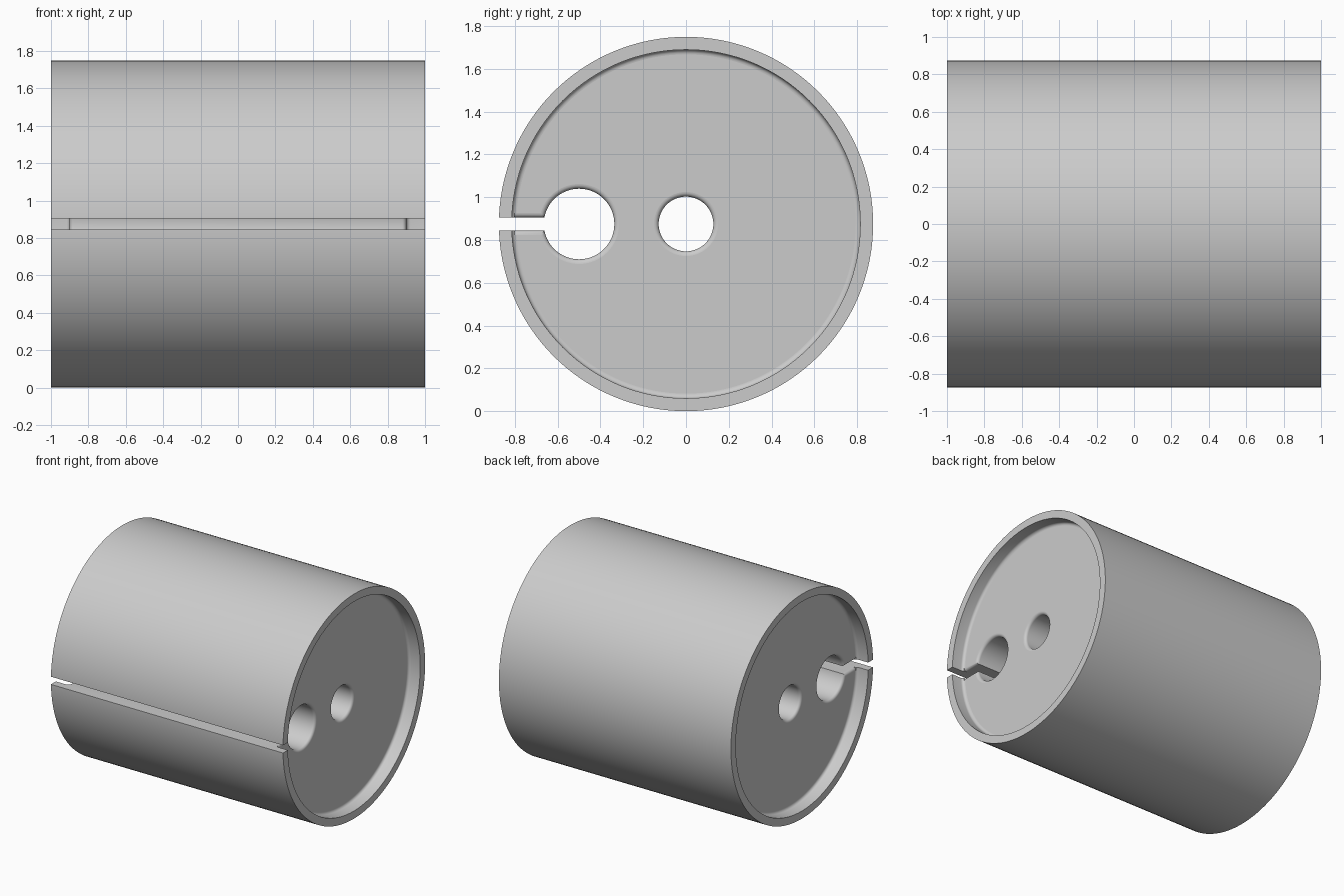
import bpy, bmesh
from math import sin, cos, pi

if "Cube" in bpy.data.objects:
    bpy.data.objects.remove(bpy.data.objects["Cube"], do_unlink=True)

R, INNER, FLOOR, FILLET = 0.875, 0.815, 0.9, 0.022
ARC = [i * pi / 12 for i in range(7)]


def skin(name, rings):
    """Join matching loops of points into a closed solid."""
    bm = bmesh.new()
    loops = [[bm.verts.new(p) for p in ring] for ring in rings]
    for a, b in zip(loops, loops[1:]):
        for i in range(len(a)):
            j = (i + 1) % len(a)
            bm.faces.new((a[i], a[j], b[j], b[i]))
    bm.faces.new(reversed(loops[0]))
    bm.faces.new(loops[-1])
    bmesh.ops.recalc_face_normals(bm, faces=bm.faces)
    mesh = bpy.data.meshes.new(name)
    bm.to_mesh(mesh)
    bm.free()
    obj = bpy.data.objects.new(name, mesh)
    bpy.context.collection.objects.link(obj)
    return obj


def mirrored(half):
    """Extend a profile of (x, radius) to the -x side."""
    return [(-x, r) for x, r in reversed(half)] + half


def lathe(name, profile, y, segments):
    """Turn a profile around a lengthwise axis."""
    angles = [2 * pi * i / segments for i in range(segments)]
    return skin(name, [[(x, y + r * cos(a), R + r * sin(a)) for a in angles]
                       for x, r in profile])


def prism(name, profile, y0, y1):
    """Extrude a symmetric (x, half height) outline along y."""
    outline = profile + [(x, -h) for x, h in reversed(profile)]
    return skin(name, [[(x, y, R + h) for x, h in outline] for y in (y0, y1)])


def flared(size):
    """Cutter profile whose ends round over at the recessed faces."""
    half = [(FLOOR - FILLET + FILLET * sin(a), size + FILLET * (1 - cos(a))) for a in ARC]
    return mirrored(half + [(FLOOR + 0.05, size + FILLET)])


# Cylinder with a filleted recess in each end, profile running from rim to floor
fillet = [(FLOOR + FILLET * (1 - cos(a)), INNER - FILLET * (1 - sin(a)))
          for a in reversed(ARC)]
body = lathe("slotted_cylinder", mirrored([(1, R), (1, INNER)] + fillet), 0, 128)

# Through holes and the lengthwise slot
cutters = [
    lathe("centre_hole_cutter", flared(0.128), 0, 64),
    lathe("side_hole_cutter", flared(0.165), -0.5, 64),
    prism("slot_cutter", [(-1.1, 0.03), (1.1, 0.03)], -1, -0.55),
    prism("slot_rounding_cutter", flared(0.0299), -0.803, -0.6),
]
bpy.ops.object.select_all(action="DESELECT")
body.select_set(True)
bpy.context.view_layer.objects.active = body
for cutter in cutters:
    cutter.hide_render = True
    cut = body.modifiers.new(cutter.name, "BOOLEAN")
    cut.operation = "DIFFERENCE"
    cut.solver = "EXACT"
    cut.object = cutter
    bpy.ops.object.modifier_apply(modifier=cut.name)
for cutter in cutters:
    bpy.data.objects.remove(cutter, do_unlink=True)

# Smooth curved walls, flat end faces
bpy.ops.object.shade_smooth_by_angle(angle=pi / 6)
for face in body.data.polygons:
    if abs(face.normal.x) > 0.999:
        face.use_smooth = False

# Plain grey material
grey = bpy.data.materials.new("light_grey")
grey.use_nodes = True
colour = (0.6, 0.6, 0.6, 1)
grey.diffuse_color = colour
grey.node_tree.nodes["Principled BSDF"].inputs["Base Color"].default_value = colour
body.data.materials.clear()
body.data.materials.append(grey)
